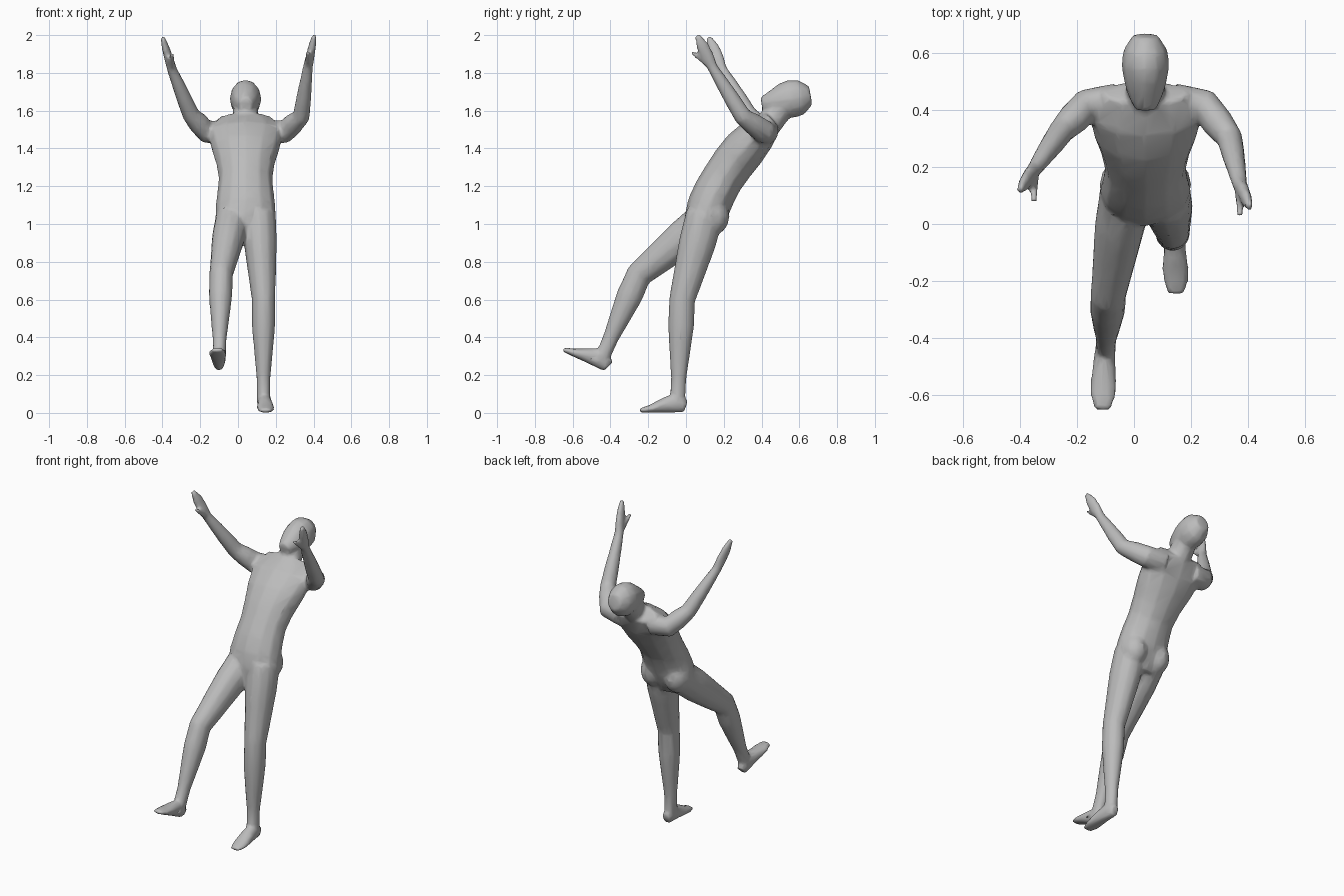
import bpy, bmesh, math
from mathutils import Vector, Matrix

default = bpy.data.objects.get("Cube")
if default:
    bpy.data.objects.remove(default)

SIDES = 12
ACROSS = Vector((1, 0, 0))      # width direction of trunk, head, legs and feet
ARM_ACROSS = Vector((0, 1, 1))  # width direction of the raised arms


def make_material(name, colour):
    mat = bpy.data.materials.new(name)
    mat.use_nodes = True
    mat.diffuse_color = colour
    mat.node_tree.nodes["Principled BSDF"].inputs["Base Color"].default_value = colour
    return mat


def divide(joints, steps):
    """Points along a chain of joints, with the given steps on each bone."""
    points = [joints[0]]
    for start, end, count in zip(joints, joints[1:], steps):
        points += [start.lerp(end, (i + 1) / count) for i in range(count)]
    return points


def bend(start, control, end, count):
    """Points along a curve pulled towards its control point."""
    points = []
    for i in range(count):
        t = i / (count - 1)
        points.append(start.lerp(control, t).lerp(control.lerp(end, t), t))
    return points


def tube(bm, points, widths, depths, across=ACROSS):
    """Closed tube with an elliptical ring, given by half sizes, at each point."""
    rings = []
    for i, (point, width, depth) in enumerate(zip(points, widths, depths)):
        before = points[max(i - 1, 0)]
        after = points[min(i + 1, len(points) - 1)]
        tangent = (after - before).normalized()
        side = (across - tangent * across.dot(tangent)).normalized()
        front = tangent.cross(side)
        ring = []
        for k in range(SIDES):
            angle = math.tau * k / SIDES
            offset = side * width * math.cos(angle) + front * depth * math.sin(angle)
            ring.append(bm.verts.new(point + offset))
        rings.append(ring)
    for low, high in zip(rings, rings[1:]):
        for k in range(SIDES):
            n = (k + 1) % SIDES
            bm.faces.new((low[k], low[n], high[n], high[k]))
    bm.faces.new(rings[0])
    bm.faces.new(rings[-1])


def add_leg(bm, hip, knee, ankle):
    widths = (.09, .088, .075, .062, .062, .05, .037, .036)
    depths = [width * 1.12 for width in widths]
    tube(bm, divide([hip, knee, ankle], (3, 4)), widths, depths)


def add_foot(bm, heel, toe):
    """Foot resting on the line of its sole from heel to toe."""
    widths = (.026, .037, .04, .046, .046, .03)
    heights = (.035, .052, .045, .032, .02, .012)
    up = ACROSS.cross(heel - toe).normalized()
    if up.z < 0:
        up.negate()
    sole = divide([heel, toe], [len(widths) - 1])
    tube(bm, [p + up * h for p, h in zip(sole, heights)], widths, heights)


def add_arm(bm, collar, shoulder, elbow, wrist, fingertip):
    """Arm ending in a flat hand with a thumb pointing forward."""
    widths = (.068, .064, .058, .047, .043, .036, .027, .036, .034, .015)
    depths = (.06, .06, .056, .046, .041, .034, .027, .023, .02, .012)
    joints = [collar, shoulder, elbow, wrist, fingertip]
    tube(bm, divide(joints, (1, 2, 3, 3)), widths, depths, ARM_ACROSS)
    thumb = divide([wrist, wrist + Vector((0, -.11, .08))], [2])
    sizes = (.02, .016, .01)
    tube(bm, thumb, sizes, sizes, ARM_ACROSS)


bm = bmesh.new()

# Trunk curving backwards from crotch to collar
spine = bend(Vector((.04, .08, .94)), Vector((.04, .12, 1.24)), Vector((.04, .46, 1.55)), 9)
tube(bm, spine,
     (.12, .16, .16, .15, .143, .155, .18, .2, .15),
     (.08, .105, .115, .115, .112, .115, .115, .1, .06))

# Buttocks
for x in (-.04, .12):
    place = Matrix.Translation((x, .14, 1.04)) @ Matrix.Diagonal((.08, .09, .1, 1))
    bmesh.ops.create_uvsphere(bm, u_segments=SIDES, v_segments=8, radius=1, matrix=place)

# Neck, then the tipped head from chin to crown
neck = [Vector((.04, .4, 1.48)), Vector((.04, .52, 1.64))]
tube(bm, neck, (.075, .066), (.07, .07))
skull = divide([Vector((.04, .4, 1.635)), Vector((.04, .66, 1.68))], [5])
tube(bm, skull,
     (.036, .062, .076, .084, .078, .045),
     (.036, .062, .09, .102, .094, .05))

# Straight standing leg on the left, lifted and bent leg on the right
add_leg(bm, Vector((.11, .1, 1.05)), Vector((.135, -.02, .6)), Vector((.135, -.045, .05)))
add_foot(bm, Vector((.14, 0, 0)), Vector((.148, -.245, 0)))
add_leg(bm, Vector((-.03, .11, 1.03)), Vector((-.09, -.25, .73)), Vector((-.1, -.45, .28)))
add_foot(bm, Vector((-.1, -.425, .215)), Vector((-.11, -.655, .325)))

# Raised arms
add_arm(bm, Vector((.14, .43, 1.48)), Vector((.25, .41, 1.49)), Vector((.335, .3, 1.57)),
        Vector((.37, .14, 1.83)), Vector((.405, .06, 2)))
add_arm(bm, Vector((-.06, .43, 1.48)), Vector((-.17, .41, 1.49)), Vector((-.25, .33, 1.58)),
        Vector((-.35, .19, 1.82)), Vector((-.4, .12, 1.99)))

# One mesh for the whole figure
bmesh.ops.recalc_face_normals(bm, faces=bm.faces)
mesh = bpy.data.meshes.new("body")
bm.to_mesh(mesh)
bm.free()
body = bpy.data.objects.new("body", mesh)
bpy.context.collection.objects.link(body)
mesh.materials.append(make_material("plain grey", (.5, .5, .5, 1)))

# Fuse the parts into one soft skin, then reduce it to broad facets
skin = body.modifiers.new("skin", 'REMESH')
skin.mode = 'VOXEL'
skin.voxel_size = .01
skin.use_smooth_shade = True
soften = body.modifiers.new("soften", 'SMOOTH')
soften.factor = .5
soften.iterations = 5
facets = body.modifiers.new("facets", 'DECIMATE')
facets.ratio = .12
